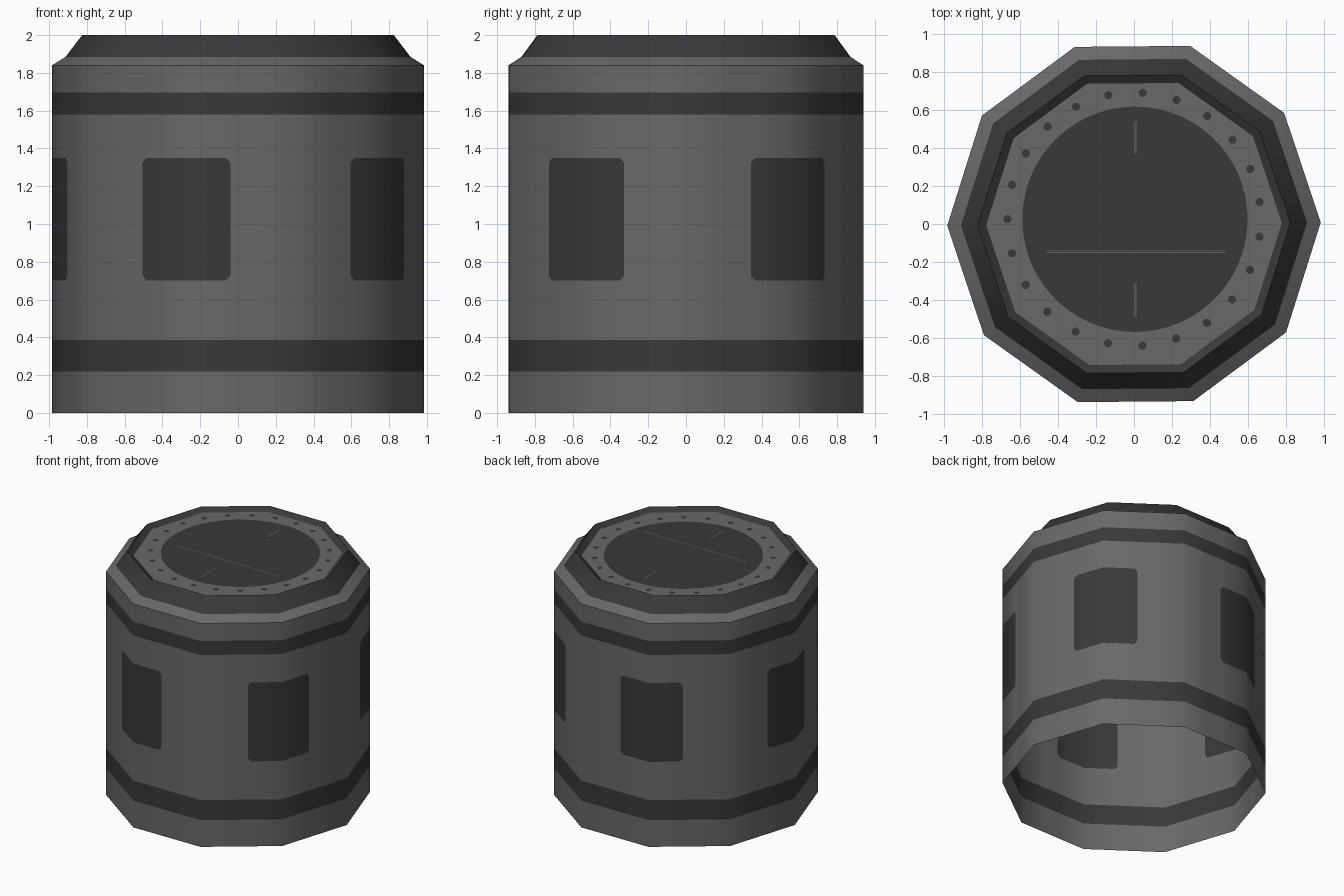
import bpy, bmesh, math

if "Cube" in bpy.data.objects:
    bpy.data.objects.remove(bpy.data.objects["Cube"])

SIDES = 10
TWIST = math.radians(0.5)


def material(name, v):
    m = bpy.data.materials.new(name)
    m.diffuse_color = (v, v, v, 1)
    m.use_nodes = True
    m.node_tree.nodes["Principled BSDF"].inputs["Base Color"].default_value = m.diffuse_color
    return m


MATS = [material("mid_grey", 0.138), material("dark_grey", 0.040)]
LIGHT, DARK = 0, 1


def corner(i, r):
    a = TWIST + 2 * math.pi * i / SIDES
    return r * math.cos(a), r * math.sin(a)


def on_edge(i, t, r):
    """Point on decagon side i at fraction t."""
    (ax, ay), (bx, by) = corner(i, r), corner(i + 1, r)
    return ax + (bx - ax) * t, ay + (by - ay) * t


def finish(name, bm, smooth=True):
    me = bpy.data.meshes.new(name)
    bm.to_mesh(me)
    bm.free()
    for m in MATS:
        me.materials.append(m)
    ob = bpy.data.objects.new(name, me)
    bpy.context.collection.objects.link(ob)
    if smooth:
        bpy.ops.object.select_all(action='DESELECT')
        bpy.context.view_layer.objects.active = ob
        ob.select_set(True)
        bpy.ops.object.shade_smooth_by_angle(angle=math.radians(42))
    return ob


def face(bm, verts, mat):
    bm.faces.new(verts).material_index = mat


# Open wall: bands and rounded windows cut into the grid of faces
R = 0.985
ZS = [0, 0.22, 0.385, 0.70, 0.725, 1.325, 1.35, 1.58, 1.695, 1.84]
TS = [0, 0.38, 0.42, 0.58, 0.62]
bm = bmesh.new()
n = SIDES * len(TS)
grid = []
for z in ZS:
    grid.append([bm.verts.new((*on_edge(i, t, R), z)) for i in range(SIDES) for t in TS])
for k in range(len(ZS) - 1):
    for c in range(n):
        side, col = divmod(c, len(TS))
        d = (c + 1) % n
        a, b, e, f = grid[k][c], grid[k][d], grid[k + 1][d], grid[k + 1][c]
        # windows wrap every odd corner: start of odd sides, end of even sides
        start = side % 2 == 1
        inner = col == (0 if start else 4)
        rim = col == (1 if start else 3)
        if k in (1, 7):
            face(bm, (a, b, e, f), DARK)
        elif k in (3, 4, 5) and (inner or (rim and k == 4)):
            face(bm, (a, b, e, f), DARK)
        elif k in (3, 5) and rim:
            # clipped window corner: one triangle dark, one light
            if (k == 3) == start:
                # dark towards f (start) when k==3, towards b when k==5, end side
                p, q = ((a, e, f), (a, b, e))
                face(bm, p, DARK if k == 3 else LIGHT)
                face(bm, q, LIGHT if k == 3 else DARK)
            else:
                p, q = ((a, b, f), (b, e, f))
                face(bm, p, DARK if k == 5 else LIGHT)
                face(bm, q, LIGHT if k == 5 else DARK)
        else:
            face(bm, (a, b, e, f), LIGHT)
finish("body_wall", bm)


def band(name, profile, mat):
    bm = bmesh.new()
    rings = [[bm.verts.new((*corner(i, r), z)) for i in range(SIDES)] for r, z in profile]
    for lo, hi in zip(rings, rings[1:]):
        for i in range(SIDES):
            j = (i + 1) % SIDES
            face(bm, (lo[i], lo[j], hi[j], hi[i]), mat)
    return finish(name, bm)


# Shoulder and raised lid rim
FLOOR_Z = 1.97
band("shoulder", [(R, 1.84), (0.913, 1.885)], LIGHT)
band("lid_rim", [(0.913, 1.885), (0.825, 2.0), (0.78, FLOOR_Z)], DARK)

# Lid floor: light ring around a round dark panel
CX, CY = 0.005, 0.025
STEPS = 8
bm = bmesh.new()
outer, inner = [], []
for i in range(SIDES):
    for s in range(STEPS):
        outer.append(bm.verts.new((*on_edge(i, s / STEPS, 0.78), FLOOR_Z)))
        a = TWIST + 2 * math.pi * (i + s / STEPS) / SIDES
        inner.append(bm.verts.new((CX + 0.594 * math.cos(a), CY + 0.594 * math.sin(a), FLOOR_Z)))
m = len(outer)
for c in range(m):
    d = (c + 1) % m
    face(bm, (outer[c], outer[d], inner[d], inner[c]), LIGHT)
face(bm, inner, DARK)
finish("lid_floor", bm, False)

# Painted bolt dots around the ring
bm = bmesh.new()
for k in range(23):
    a = math.radians(86) + 2 * math.pi * k / 23
    x, y = 0.668 * math.cos(a), CY + 0.668 * math.sin(a)
    face(bm, [bm.verts.new((x + 0.022 * math.cos(t * math.pi / 5),
                            y + 0.022 * math.sin(t * math.pi / 5), FLOOR_Z + 0.002))
              for t in range(10)], DARK)
finish("lid_bolts", bm, False)

# Fine double score lines on the round panel
bm = bmesh.new()
for x0, x1, y0, y1 in ((-0.46, 0.48, -0.152, -0.136), (0, 0.012, 0.37, 0.54), (0, 0.012, -0.49, -0.31)):
    w = 0.004
    if x1 - x0 > y1 - y0:
        strips = [(x0, x1, y0, y0 + w), (x0, x1, y1 - w, y1)]
    else:
        strips = [(x0, x0 + w, y0, y1), (x1 - w, x1, y0, y1)]
    for a, b, c, d in strips:
        face(bm, [bm.verts.new((x, y, FLOOR_Z + 0.002)) for x, y in ((a, c), (b, c), (b, d), (a, d))], LIGHT)
finish("lid_score_lines", bm, False)
